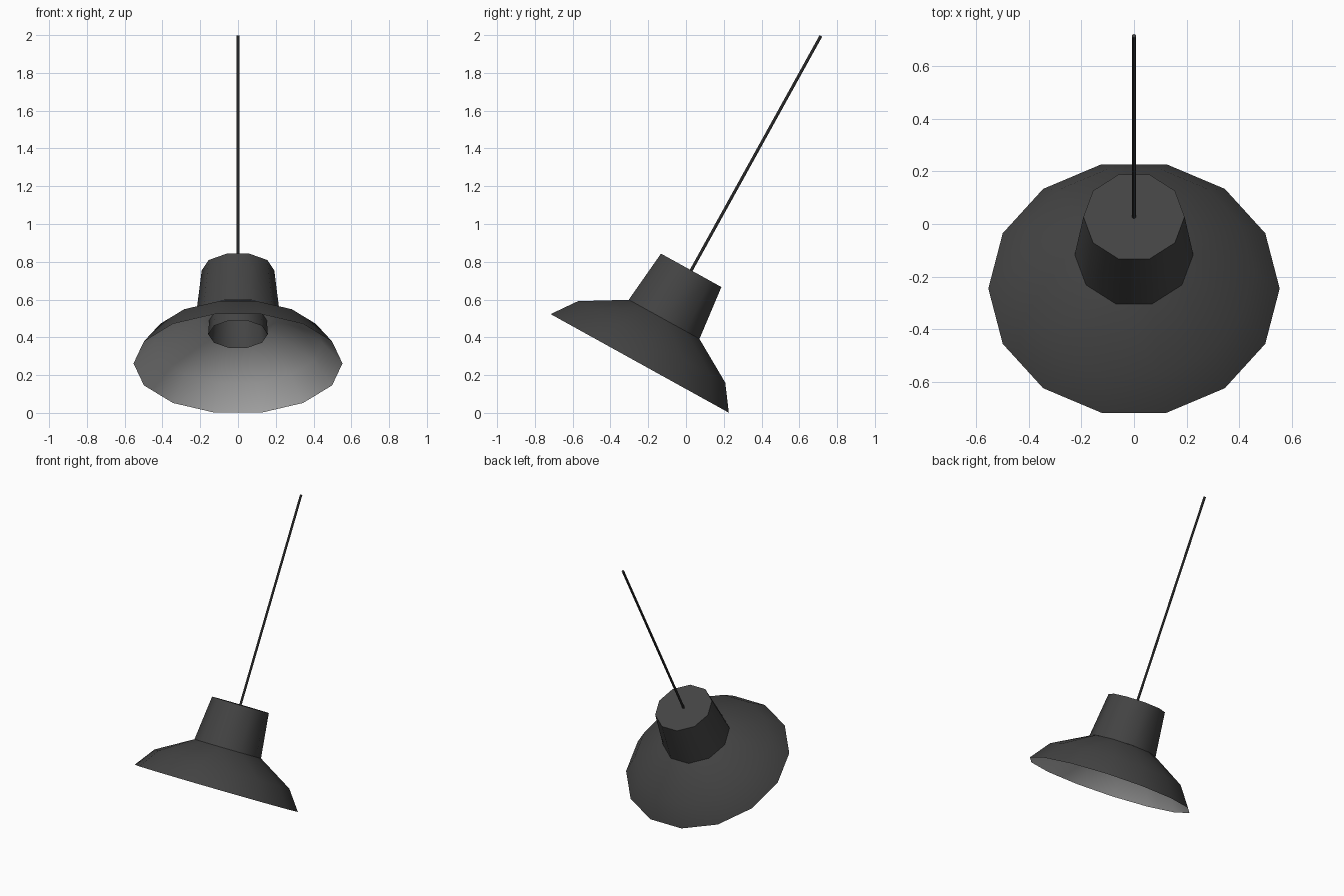
import bpy, bmesh, math
from mathutils import Matrix

if "Cube" in bpy.data.objects:
    bpy.data.objects.remove(bpy.data.objects["Cube"])

TILT = math.radians(-28.95)
# Local frame: origin at the centre of the shade rim, z along the lamp axis
FRAME = Matrix.Translation((0, -0.245, 0.262)) @ Matrix.Rotation(TILT, 4, 'X')


def material(name, rgb):
    m = bpy.data.materials.new(name)
    m.diffuse_color = (*rgb, 1)
    m.use_nodes = True
    m.node_tree.nodes["Principled BSDF"].inputs["Base Color"].default_value = m.diffuse_color
    return m


shade_grey = material("dark grey", (0.057, 0.057, 0.057))
liner_grey = material("light grey", (0.52, 0.52, 0.52))


def stitch(bm, a, b):
    """Join ring a to ring b, with quads if the counts match, else triangles."""
    na, nb = len(a), len(b)
    if na == nb:
        for i in range(na):
            j = (i + 1) % na
            bm.faces.new((a[i], a[j], b[j], b[i]))
        return
    i = k = 0
    while i < na or k < nb:
        if k == nb or (i < na and (i + 0.5) / na <= (k + 0.5) / nb):
            bm.faces.new((a[i % na], a[(i + 1) % na], b[k % nb]))
            i += 1
        else:
            bm.faces.new((a[i % na], b[(k + 1) % nb], b[k % nb]))
            k += 1


def lathe(name, profile, mat, cap_start=False, cap_end=False):
    """Rings of (radius, height, sides); a profile running upward faces outward."""
    bm = bmesh.new()
    rings = []
    for r, h, n in profile:
        rings.append([bm.verts.new((r * math.cos(2 * math.pi * i / n),
                                    r * math.sin(2 * math.pi * i / n), h))
                      for i in range(n)])
    for a, b in zip(rings, rings[1:]):
        stitch(bm, a, b)
    if cap_start:
        bm.faces.new(rings[0][::-1])
    if cap_end:
        bm.faces.new(rings[-1])
    bm.transform(FRAME)
    me = bpy.data.meshes.new(name)
    bm.to_mesh(me)
    bm.free()
    me.materials.append(mat)
    ob = bpy.data.objects.new(name, me)
    bpy.context.collection.objects.link(ob)
    bpy.ops.object.select_all(action='DESELECT')
    ob.select_set(True)
    bpy.context.view_layer.objects.active = ob
    bpy.ops.object.shade_smooth_by_angle(angle=math.radians(40))
    return ob


# Flared shade: outer skin and lighter inner liner meeting at the rim
lathe("shade", [(0.553, 0, 14), (0.457, 0.13, 14), (0.224, 0.267, 10)], shade_grey)
lathe("shade_liner", [(0.148, 0.262, 10), (0.21, 0.260, 10), (0.448, 0.123, 14),
                      (0.552, 0, 14)], liner_grey)

# Tapered housing above the shade
lathe("housing", [(0.225, 0.267, 10), (0.192, 0.563, 10)], shade_grey, cap_end=True)

# Hollow bulb socket hanging inside the shade
lathe("socket", [(0.158, 0.177, 10), (0.150, 0.30, 10)], shade_grey)
lathe("socket_inside", [(0.12, 0.50, 10), (0.156, 0.177, 10)], shade_grey, cap_start=True)

# Long hanging cord
lathe("cord", [(0.008, 0.55, 8), (0.008, 1.981, 8)], shade_grey, True, True)
